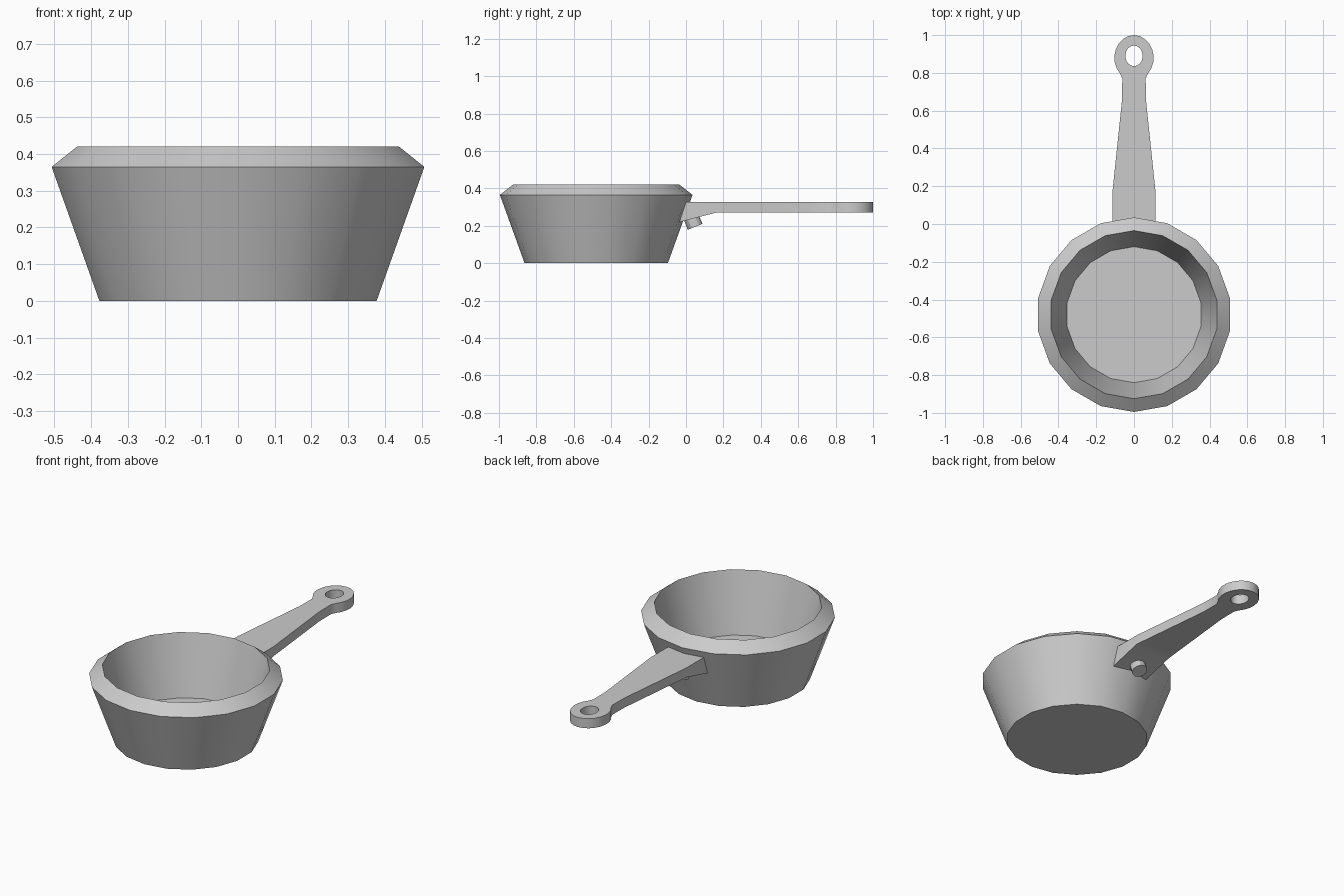
import bpy, bmesh, math
from mathutils import Matrix

if "Cube" in bpy.data.objects:
    bpy.data.objects.remove(bpy.data.objects["Cube"])

grey = bpy.data.materials.new("light_grey_metal")
grey.diffuse_color = (0.6, 0.6, 0.6, 1)
grey.use_nodes = True
grey.node_tree.nodes["Principled BSDF"].inputs["Base Color"].default_value = grey.diffuse_color


def finish(bm, name):
    """Clean the mesh, add the material and smooth it with sharp edges kept."""
    bmesh.ops.remove_doubles(bm, verts=bm.verts, dist=0.0005)
    bmesh.ops.recalc_face_normals(bm, faces=bm.faces)
    me = bpy.data.meshes.new(name)
    bm.to_mesh(me)
    bm.free()
    me.shade_smooth()
    me.set_sharp_from_angle(angle=math.radians(30))
    me.materials.append(grey)
    ob = bpy.data.objects.new(name, me)
    bpy.context.collection.objects.link(ob)
    return ob


# Pan bowl: 18-sided lathe, outside bottom -> rim -> inside floor
SIDES, CY = 18, -0.48
profile = [(0.383, 0.0), (0.515, 0.365), (0.445, 0.42), (0.36, 0.075)]
bm = bmesh.new()
rings = []
for r, z in profile:
    rings.append([bm.verts.new((r * math.sin(2 * math.pi * i / SIDES),
                                CY + r * math.cos(2 * math.pi * i / SIDES), z))
                  for i in range(SIDES)])
for a, b in zip(rings, rings[1:]):
    for i in range(SIDES):
        j = (i + 1) % SIDES
        bm.faces.new((a[i], a[j], b[j], b[i]))
bm.faces.new(rings[0])
bm.faces.new(rings[-1])
finish(bm, "pan_bowl")

# Handle: stations pairing the outer edge with the centre line or hang hole
stations = [((0.115, y), (0, y)) for y in (0.0, 0.16)]
stations += [((0.11, 0.21), (0, 0.21)), ((0.063, 0.66), (0, 0.66)),
             ((0.062, 0.77), (0, 0.77))]
hole_start = len(stations)
for k in range(9):
    o = math.radians(45 + 135 * k / 8)
    h = math.radians(180 * k / 8)
    stations.append(((0.104 * math.sin(o), 0.88 - 0.12 * math.cos(o)),
                     (0.046 * math.sin(h), 0.89 - 0.055 * math.cos(h))))


def bottom(p):
    """Underside point: flat, but slanting down to the bowl at the root."""
    x, y = p
    return (x, -0.035, 0.22) if y == 0 else (x, y, 0.27)


bm = bmesh.new()
for s in (1, -1):
    cols = []
    for outer, inner in stations:
        o, i = (s * outer[0], outer[1]), (s * inner[0], inner[1])
        cols.append([bm.verts.new(c) for c in
                     ((*o, 0.326), (*i, 0.326), bottom(i), bottom(o))])
    for n, (a, b) in enumerate(zip(cols, cols[1:])):
        bm.faces.new((a[0], a[1], b[1], b[0]))      # top
        bm.faces.new((a[2], a[3], b[3], b[2]))      # underside
        bm.faces.new((a[3], a[0], b[0], b[3]))      # outer edge
        if n >= hole_start:
            bm.faces.new((a[1], a[2], b[2], b[1]))  # hole wall
    bm.faces.new(cols[0])                           # root end
finish(bm, "handle")

# Bolt under the handle root, square to the slanted underside
bm = bmesh.new()
bmesh.ops.create_cone(bm, cap_ends=True, segments=12, radius1=0.042,
                      radius2=0.042, depth=0.09,
                      matrix=Matrix.Translation((0, 0.032, 0.236))
                      @ Matrix.Rotation(math.radians(22), 4, 'X'))
finish(bm, "handle_bolt")
